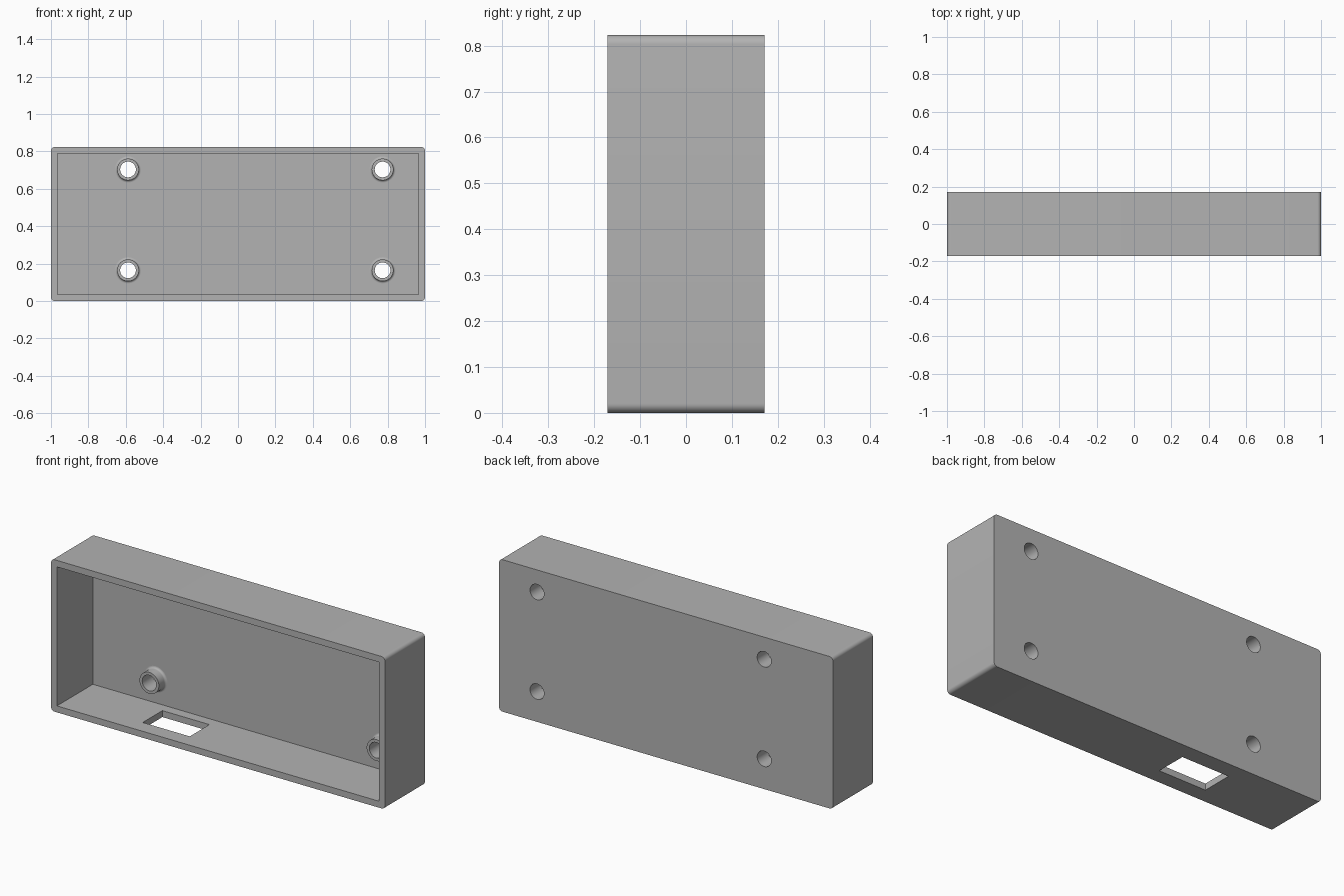
import bpy, bmesh, math
from mathutils import Matrix, Vector

cube = bpy.data.objects.get("Cube")
if cube:
    bpy.data.objects.remove(cube, do_unlink=True)

HALF_D, HEIGHT, WALL = 0.171, 0.823, 0.035
FLOOR_Y = HALF_D - WALL            # inner face of the back panel
HOLE_R, BOSS_R, FILLET, TIP_Y = 0.042, 0.058, 0.012, 0.08
MOUNTS = [(x, z) for x in (-0.588, 0.773) for z in (0.164, 0.703)]

grey = bpy.data.materials.new("plain grey")
grey.use_nodes = True
colour = (0.45, 0.45, 0.45, 1)
grey.diffuse_color = colour
grey.node_tree.nodes["Principled BSDF"].inputs["Base Color"].default_value = colour


def make(name, bm):
    bmesh.ops.recalc_face_normals(bm, faces=bm.faces)
    mesh = bpy.data.meshes.new(name)
    bm.to_mesh(mesh)
    bm.free()
    mesh.materials.append(grey)
    ob = bpy.data.objects.new(name, mesh)
    bpy.context.collection.objects.link(ob)
    return ob


def box(name, lo, hi, radius=0):
    lo, hi = Vector(lo), Vector(hi)
    bm = bmesh.new()
    bmesh.ops.create_cube(bm, size=1)
    bmesh.ops.scale(bm, vec=hi - lo, verts=bm.verts)
    bmesh.ops.translate(bm, vec=(lo + hi) / 2, verts=bm.verts)
    if radius:  # round only the edges running front to back
        edges = [e for e in bm.edges
                 if abs(e.verts[0].co.y - e.verts[1].co.y) > 0.1]
        bmesh.ops.bevel(bm, geom=edges, offset=radius, segments=8,
                        profile=0.5, affect='EDGES')
    return make(name, bm)


def rod(name, x, z):
    bm = bmesh.new()
    place = Matrix.Translation((x, FLOOR_Y, z)) @ Matrix.Rotation(math.pi / 2, 4, 'X')
    bmesh.ops.create_cone(bm, cap_ends=True, segments=48, radius1=HOLE_R,
                          radius2=HOLE_R, depth=0.2, matrix=place)
    return make(name, bm)


def smooth(ob):
    bpy.ops.object.select_all(action='DESELECT')
    bpy.context.view_layer.objects.active = ob
    ob.select_set(True)
    bpy.ops.object.shade_smooth_by_angle(angle=math.radians(35))


def cut(ob, cutter):
    bpy.context.view_layer.objects.active = ob
    mod = ob.modifiers.new("cut", 'BOOLEAN')
    mod.operation, mod.solver, mod.object = 'DIFFERENCE', 'EXACT', cutter
    bpy.ops.object.modifier_apply(modifier=mod.name)
    bpy.data.objects.remove(cutter, do_unlink=True)


# Open-fronted case with rounded corners
case = box("case_shell", (-1, -HALF_D, 0), (1, HALF_D, HEIGHT), 0.02)
cut(case, box("cavity_cutter", (WALL - 1, -1, WALL),
              (1 - WALL, FLOOR_Y, HEIGHT - WALL)))

# Cable slot through the bottom wall
cut(case, box("slot_cutter", (-0.51, -0.087, -0.1), (-0.228, 0.081, 0.1)))

# Screw holes through the back panel
for x, z in MOUNTS:
    cut(case, rod("hole_cutter", x, z))
smooth(case)

# Hollow screw bosses, filleted where they meet the back panel
profile = [(HOLE_R, FLOOR_Y), (HOLE_R, TIP_Y), (BOSS_R, TIP_Y)]
for i in range(7):
    a = math.radians(15 * i)
    profile.append((BOSS_R + FILLET * (1 - math.cos(a)),
                    FLOOR_Y - FILLET * (1 - math.sin(a))))

for i, (x, z) in enumerate(MOUNTS):
    bm = bmesh.new()
    verts = [bm.verts.new((r, y, 0)) for r, y in profile]
    edges = [bm.edges.new(pair) for pair in zip(verts, verts[1:])]
    bmesh.ops.spin(bm, geom=verts + edges, cent=(0, 0, 0), axis=(0, 1, 0),
                   angle=math.tau, steps=48)
    bmesh.ops.remove_doubles(bm, verts=bm.verts, dist=1e-5)
    # close the base against the panel so normals resolve outward
    bmesh.ops.bridge_loops(bm, edges=[e for e in bm.edges if e.is_boundary])
    bmesh.ops.translate(bm, vec=(x, 0, z), verts=bm.verts)
    smooth(make(f"screw_boss_{i + 1}", bm))
